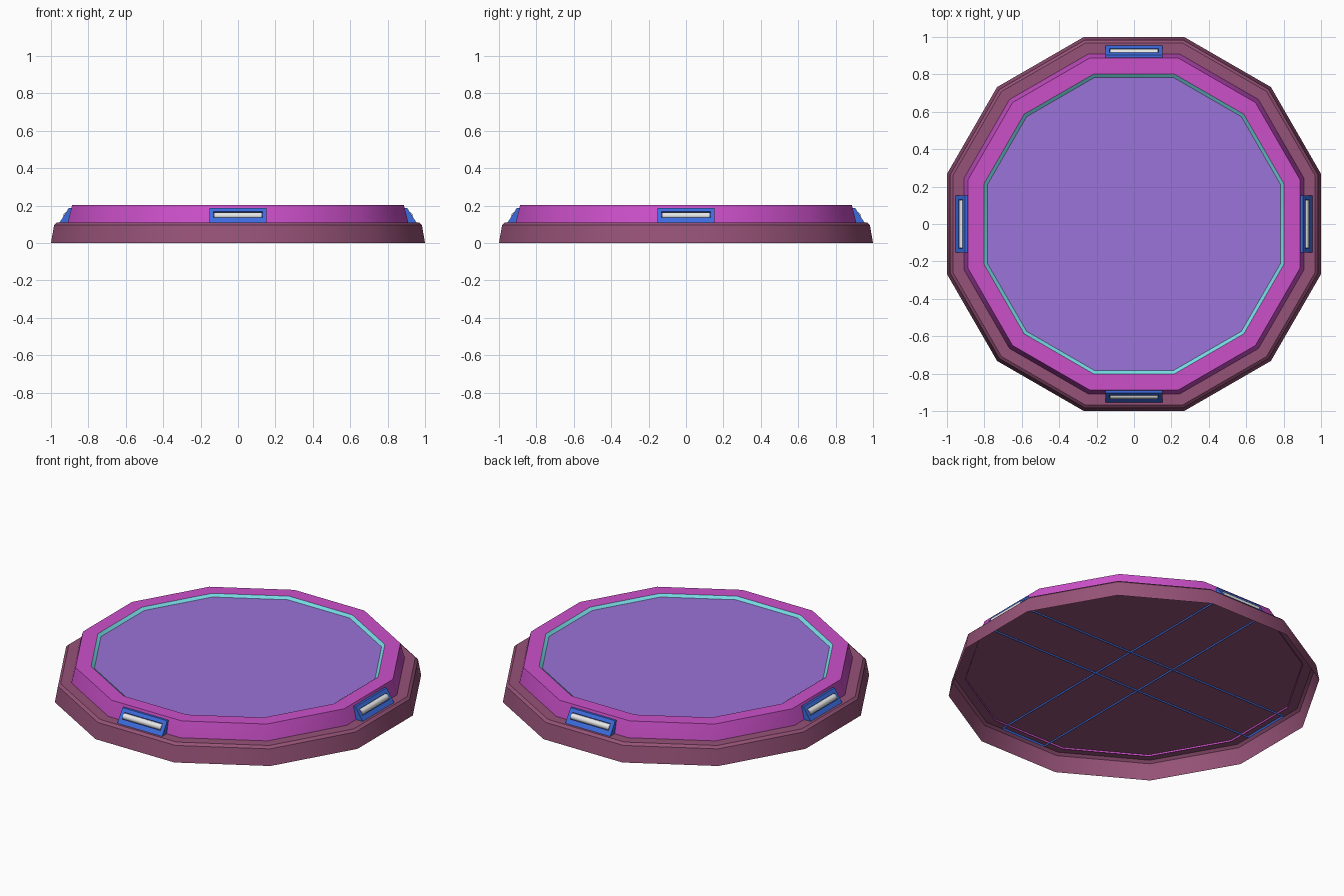
import bpy, bmesh, math
from mathutils import Matrix, Vector

if "Cube" in bpy.data.objects:
    bpy.data.objects.remove(bpy.data.objects["Cube"])


def material(name, r, g, b):
    lin = [((c / 255 + 0.055) / 1.055) ** 2.4 for c in (r, g, b)]
    m = bpy.data.materials.new(name)
    m.diffuse_color = (*lin, 1)
    m.use_nodes = True
    m.node_tree.nodes["Principled BSDF"].inputs["Base Color"].default_value = m.diffuse_color
    return m


MAROON = material("maroon", 150, 82, 119)
PINK = material("pink", 204, 80, 202)
TEAL = material("teal", 118, 216, 226)
PURPLE = material("purple", 155, 115, 216)
BLUE = material("blue", 60, 108, 222)
WHITE = material("white", 232, 232, 232)


def finish(name, bm, mat, angle=31):
    me = bpy.data.meshes.new(name)
    bm.to_mesh(me)
    bm.free()
    me.materials.append(mat)
    ob = bpy.data.objects.new(name, me)
    bpy.context.collection.objects.link(ob)
    bpy.ops.object.select_all(action='DESELECT')
    ob.select_set(True)
    bpy.context.view_layer.objects.active = ob
    bpy.ops.object.shade_smooth_by_angle(angle=math.radians(angle))
    return ob


def twelve_sided(name, profile, mat, cap=False):
    """Sweep an (apothem, z) profile around twelve flat sides."""
    bm = bmesh.new()
    rings = []
    for a, z in profile:
        r = a / math.cos(math.radians(15))
        rings.append([bm.verts.new((r * math.cos(math.radians(15 + 30 * i)),
                                    r * math.sin(math.radians(15 + 30 * i)), z))
                      for i in range(12)])
    for lo, hi in zip(rings, rings[1:]):
        for i in range(12):
            j = (i + 1) % 12
            bm.faces.new((lo[i], lo[j], hi[j], hi[i]))
    if cap:
        bm.faces.new(rings[-1])
    return finish(name, bm, mat)


# Platform body: hollow base, upper rim, inner wall and recessed floor
twelve_sided("base", [(1.0, 0), (0.983, 0.097), (0.968, 0.111)], MAROON, cap=True)
twelve_sided("upper_rim", [(0.911, 0.101), (0.908, 0.118), (0.887, 0.204), (0.802, 0.204)], PINK)
twelve_sided("inner_wall", [(0.802, 0.204), (0.784, 0.19)], TEAL)
twelve_sided("top_panel", [(0.784, 0.19)], PURPLE, cap=True)

# Sloped lamp housings, each running to the centre with an open underside
Z0, Z1, Y0, Y1 = 0.101, 0.188, -0.960, -0.904
slope = Vector((0, Y1 - Y0, Z1 - Z0)).normalized()
inward = Vector((0, slope.z, -slope.y))


def on_slope(x, z, depth=0):
    y = Y0 + (Y1 - Y0) * (z - Z0) / (Z1 - Z0)
    return Vector((x, y, z)) + inward * depth


def rectangle(bm, hx, lo, hi, depth=0):
    return [bm.verts.new(on_slope(x, z, depth))
            for x, z in ((-hx, lo), (hx, lo), (hx, hi), (-hx, hi))]


for k, side in enumerate(("front", "right", "back", "left")):
    turn = Matrix.Rotation(k * math.pi / 2, 4, 'Z')

    bm = bmesh.new()
    outer = rectangle(bm, 0.152, Z0, Z1)
    inner = rectangle(bm, 0.13, 0.136, 0.169)
    deep = rectangle(bm, 0.13, 0.136, 0.169, 0.014)
    for a, b in ((outer, inner), (inner, deep)):
        for i in range(4):
            j = (i + 1) % 4
            bm.faces.new((a[i], a[j], b[j], b[i]))
    bm.faces.new(deep)
    tail = [bm.verts.new((v.co.x, 0, v.co.z)) for v in outer]
    for i, j in ((1, 2), (2, 3), (3, 0)):
        bm.faces.new((outer[j], outer[i], tail[i], tail[j]))
    bm.transform(turn)
    finish("lamp_frame_" + side, bm, BLUE, 20)

    # Light tube lying in the recess
    bm = bmesh.new()
    place = Matrix.Translation(on_slope(0, 0.1525, 0.012)) @ Matrix.Rotation(math.pi / 2, 4, 'Y')
    bmesh.ops.create_cone(bm, cap_ends=True, segments=16, radius1=0.018, radius2=0.018,
                          depth=0.258, matrix=turn @ place)
    finish("lamp_tube_" + side, bm, WHITE)
